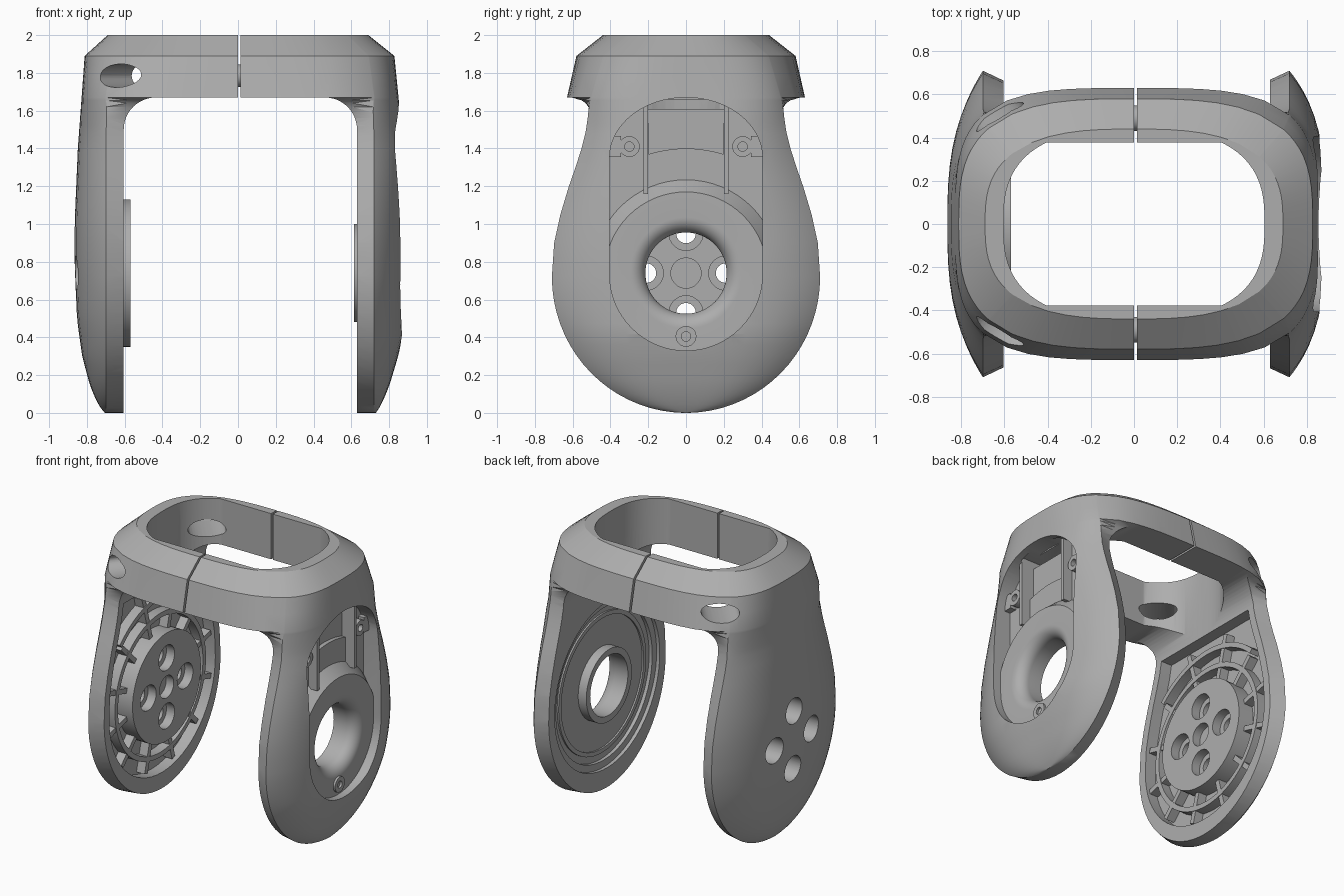
import bpy, bmesh, math
from math import sin, cos, pi, radians

if "Cube" in bpy.data.objects:
    bpy.data.objects.remove(bpy.data.objects["Cube"])

grey = bpy.data.materials.new("satin_grey")
grey.use_nodes = True
grey.diffuse_color = (0.42, 0.42, 0.42, 1)
grey.node_tree.nodes["Principled BSDF"].inputs["Base Color"].default_value = (0.42, 0.42, 0.42, 1)

HUB_Z = 0.74


def make(name, bm):
    bmesh.ops.recalc_face_normals(bm, faces=bm.faces[:])
    mesh = bpy.data.meshes.new(name)
    bm.to_mesh(mesh)
    bm.free()
    mesh.materials.append(grey)
    ob = bpy.data.objects.new(name, mesh)
    bpy.context.scene.collection.objects.link(ob)
    return ob


def loft(name, sections, closed=False):
    """Skin closed loops; cap the ends unless the loft itself closes."""
    bm = bmesh.new()
    loops = [[bm.verts.new(p) for p in s] for s in sections]
    n = len(loops[0])
    pairs = list(zip(loops, loops[1:]))
    if closed:
        pairs.append((loops[-1], loops[0]))
    for a, b in pairs:
        for i in range(n):
            j = (i + 1) % n
            bm.faces.new((a[i], a[j], b[j], b[i]))
    if not closed:
        bm.faces.new(loops[0])
        bm.faces.new(loops[-1])
        quads = [f for f in bm.faces if len(f.verts) == 4]
        bmesh.ops.triangulate(bm, faces=quads)
    return make(name, bm)


def prism(name, pts, axis, lo, hi):
    """Extrude a 2D outline along one axis."""
    place = {"x": lambda p, d: (d, p[0], p[1]),
             "y": lambda p, d: (p[0], d, p[1]),
             "z": lambda p, d: (p[0], p[1], d)}[axis]
    return loft(name, [[place(p, d) for p in pts] for d in (lo, hi)])


def arc(cu, cv, ru, rv, a0, a1, n):
    return [(cu + ru * cos(radians(a0 + (a1 - a0) * i / n)),
             cv + rv * sin(radians(a0 + (a1 - a0) * i / n))) for i in range(n + 1)]


def circle(cu, cv, r, n=40):
    return arc(cu, cv, r, r, 0, 360, n)[:-1]


def rect(u0, u1, v0, v1):
    return [(u0, v0), (u1, v0), (u1, v1), (u0, v1)]


def turn(name, profile):
    """Revolve a closed (radius, x) profile about the hub axis."""
    return loft(name, [[(x, r * cos(t), HUB_Z + r * sin(t)) for r, x in profile]
                       for t in (2 * pi * i / 64 for i in range(64))], closed=True)


def cut(ob, *cutters):
    """Subtract the cutters, bake the result and remove them."""
    for c in cutters:
        c.hide_render = True
        m = ob.modifiers.new("cut", "BOOLEAN")
        m.operation, m.solver, m.object = "DIFFERENCE", "EXACT", c
    dg = bpy.context.evaluated_depsgraph_get()
    mesh = bpy.data.meshes.new_from_object(ob.evaluated_get(dg))
    ob.modifiers.clear()
    ob.data = mesh
    for c in cutters:
        bpy.data.objects.remove(c)


def lookup(table, z):
    for (z0, v0), (z1, v1) in zip(table, table[1:]):
        if z <= z1:
            return v0 + (v1 - v0) * (z - z0) / (z1 - z0)
    return table[-1][1]


# Frame body tables: side bulges, leg half width, edge line, ring depth
BULGE = {-1: [(0, .705), (.03, .73), (.08, .757), (.15, .785), (.3, .825), (.5, .853), (.8, .865),
              (1, .865), (1.4, .848), (1.67, .828), (1.89, .812), (2, .69)],
         1: [(0, .73), (.03, .75), (.08, .775), (.15, .803), (.3, .848), (.42, .875), (.8, .885),
             (1.4, .885), (1.67, .85), (1.89, .828), (2, .69)]}
FLATNESS = {-1: 2.8, 1: 3.5}
WIDTH = [(.72, .71), (.9, .698), (1.05, .665), (1.2, .62), (1.3, .585), (1.4, .553),
         (1.48, .533), (1.55, .525), (1.67, .525)]
EDGE = [(0, .71), (1.67, .71), (1.89, .68), (2, .57)]
DEPTH = [(0, .635), (1.67, .63), (1.89, .58), (2, .44)]
POWER = [(0, 3.6), (1.67, 3.6), (2, 2.8)]


def half_width(z):
    if z < .72:
        return max(.015, .71 * math.sqrt(max(0, 1 - (1 - z / .72) ** 2)))
    return lookup(WIDTH, z)


def section(z):
    edge, depth, n = (lookup(t, z) for t in (EDGE, DEPTH, POWER))
    s = min(1, max(0, (z - 1.48) / .19))
    fillet = 1 - math.sqrt(1 - s * s)
    oval = lambda u, a, b: b * max(0, 1 - (abs(u) / a) ** n) ** (1 / n)
    pts = []
    for side in (1, -1):
        e, c = edge + .01 * side, lookup(BULGE[side], z)
        w = half_width(z) * (1 - s) + oval(e, c, depth) * s
        for i in range(25):
            f = -cos(pi * i / 24)
            low = e + (c - e) * (1 - abs(f) ** FLATNESS[side])
            pts.append((side * (low * (1 - s) + oval(w * f, depth, c) * s), side * w * f, z))
        # straight run across to the other side
        steps = [.84, .7, .56, .42, .28, .14]
        for f in steps + [0] + [-k for k in reversed(steps)]:
            here = side if f >= 0 else -side
            x = abs(f) * (edge + .01 * here)
            ring = oval(x, lookup(BULGE[here], z), depth)
            y = half_width(z) * .925 * (1 - fillet) + ring * fillet
            pts.append((here * x, side * y, z))
    return pts


levels = [.72 - .72 * cos(radians(5 * i)) for i in range(19)]
levels += [.81, .9, .98, 1.05, 1.12, 1.2, 1.3, 1.4, 1.48, 1.52, 1.56, 1.59, 1.62, 1.64, 1.655,
           1.67, 1.78, 1.89, 2]
frame = loft("fork_frame", [section(z) for z in levels])

# Space between the legs, head opening and the split line
tunnel = ([(-.605, -.2), (.63, -.2)] + arc(.46, 1.5, .17, .17, 0, 90, 12)
          + arc(-.435, 1.5, .17, .17, 90, 180, 12))
opening = []
for i in range(96):
    t = 2 * pi * (i + .5) / 96
    u, v = (math.copysign(abs(k) ** (2 / 2.7), k) for k in (cos(t), sin(t)))
    opening.append((.605 * u, max(-.378, min(.378, .44 * v))))
cut(frame, prism("tunnel_cut", tunnel, "y", -1, 1))
cut(frame, prism("opening_cut", opening, "z", 1.4, 2.2))
cut(frame, prism("split_cut", rect(0, .014, -1, 1), "z", 1.5, 2.2))

# Oblique oval slots through the right-hand ring corners
for y, angle in ((.5, 40), (-.5, 140)):
    slot = prism("slot_cut", arc(0, 0, .125, .062, 0, 360, 32)[:-1], "y", -.3, .3)
    slot.location = (-.625, y, 1.785)
    slot.rotation_euler.z = radians(angle)
    cut(frame, slot)

# Right-hand leg pocket cut by an inset copy of the leg outline
upper = [(half_width(z) * .925 - .05, z) for z in (.8, .9, 1, 1.1, 1.2, 1.3, 1.4, 1.5)]
cavity = arc(0, .72, .605, .605, 180, 360, 32) + upper + [(-y, z) for y, z in reversed(upper)]
cut(frame, prism("cavity_cut", cavity, "x", -.69, -.4))

# Bolt holes shared by the right leg and its hub
bolts = [(.21 * cos(i * pi / 2), HUB_Z + .21 * sin(i * pi / 2)) for i in range(4)]
for y, z in bolts:
    cut(frame, prism("bolt_cut", circle(y, z, .052, 24), "x", -1, -.5))
    cut(frame, prism("head_cut", circle(y, z, .092, 32), "x", -1, -.73))

# Left leg: inner stepped recess, outer window, hub bore and upper channel
window = arc(0, .735, .405, .405, 180, 360, 32) + arc(0, 1.35, .405, .32, 0, 180, 32)
channel = [(-.2, 1.62)] + arc(0, HUB_Z, .66, .66, 107.6, 72.4, 10) + [(.2, 1.62)]
cut(frame, prism("recess_cut", circle(0, HUB_Z, .6, 64), "x", .4, .655))
cut(frame, prism("step_cut", circle(0, HUB_Z, .55, 64), "x", .4, .68))
cut(frame, prism("window_cut", window, "x", .72, 1.1))
cut(frame, prism("bore_cut", circle(0, HUB_Z, .24), "x", .5, 1))
cut(frame, prism("channel_cut", channel, "x", .69, .8))
cut(frame, prism("top_gap_cut", rect(-.2, .2, 1.61, 1.66), "x", .4, .8))

parts = [frame]

# Right hub with counterbored bolt holes
hub = prism("bolted_hub", circle(0, HUB_Z, .39, 64), "x", -.70, -.57)
for y, z in bolts:
    cut(hub, prism("bolt_cut", circle(y, z, .052, 24), "x", -1, -.4))
    cut(hub, prism("head_cut", circle(y, z, .09, 32), "x", -.635, -.4))
cut(hub, prism("centre_cut", circle(0, HUB_Z, .08, 32), "x", -.63, -.4))
parts.append(hub)


# Stiffening ribs around the hub: rings, arcs and spokes
parts.append(turn("ring_rib", [(.485, -.70), (.485, -.62), (.52, -.62), (.52, -.70)]))
web = arc(0, HUB_Z, .62, .62, 45, 135, 20) + arc(0, HUB_Z, .655, .655, 135, 45, 20)
parts.append(prism("upper_arc_rib", web, "x", -.70, -.62))
for k in range(12):
    a = radians(30 * k + 15)
    end = .72 if 60 < 30 * k + 15 < 120 else .605
    c, s = cos(a), sin(a)
    pts = [(r * c - t * s, HUB_Z + r * s + t * c)
           for r, t in ((.37, -.018), (end, -.018), (end, .018), (.37, .018))]
    parts.append(prism("spoke_rib", pts, "x", -.70, -.625))

# Left hub: turned ring with flared bore and inner collar
profile = [(.215, .615), (.26, .615), (.26, .70), (.51, .70), (.43, .80)]
parts.append(turn("flared_hub", profile + arc(.295, .72, .08, .08, 90, 180, 10)))

# Raised seat ring inside the left recess
parts.append(turn("seat_ring", [(.47, .69), (.47, .668), (.5, .668), (.5, .69)]))

# Window walls and screw bosses
for side in (-1, 1):
    y0, y1 = sorted((side * .2, side * .225))
    parts.append(prism("window_wall", rect(y0, y1, 1.16, 1.63), "x", .68, .79))
for y, z, top in ((-.3, 1.41, .77), (.3, 1.41, .77), (0, .405, .815)):
    boss = prism("screw_boss", circle(y, z, .055, 28), "x", .71, top)
    cut(boss, prism("screw_cut", circle(y, z, .025, 16), "x", top - .04, 1))
    parts.append(boss)
    if y:
        y0, y1 = sorted((y + math.copysign(.045, y), math.copysign(.415, y)))
        parts.append(prism("boss_lug", rect(y0, y1, 1.355, 1.465), "x", .71, .765))

# Alignment pins bridging the split
for y in (-.49, .49):
    parts.append(prism("alignment_pin", circle(y, 1.785, .06, 24), "x", -.03, .045))

# Smooth the curved faces and keep the hard edges
bpy.ops.object.select_all(action="DESELECT")
for ob in parts:
    ob.select_set(True)
bpy.context.view_layer.objects.active = frame
bpy.ops.object.shade_smooth_by_angle(angle=radians(30))
